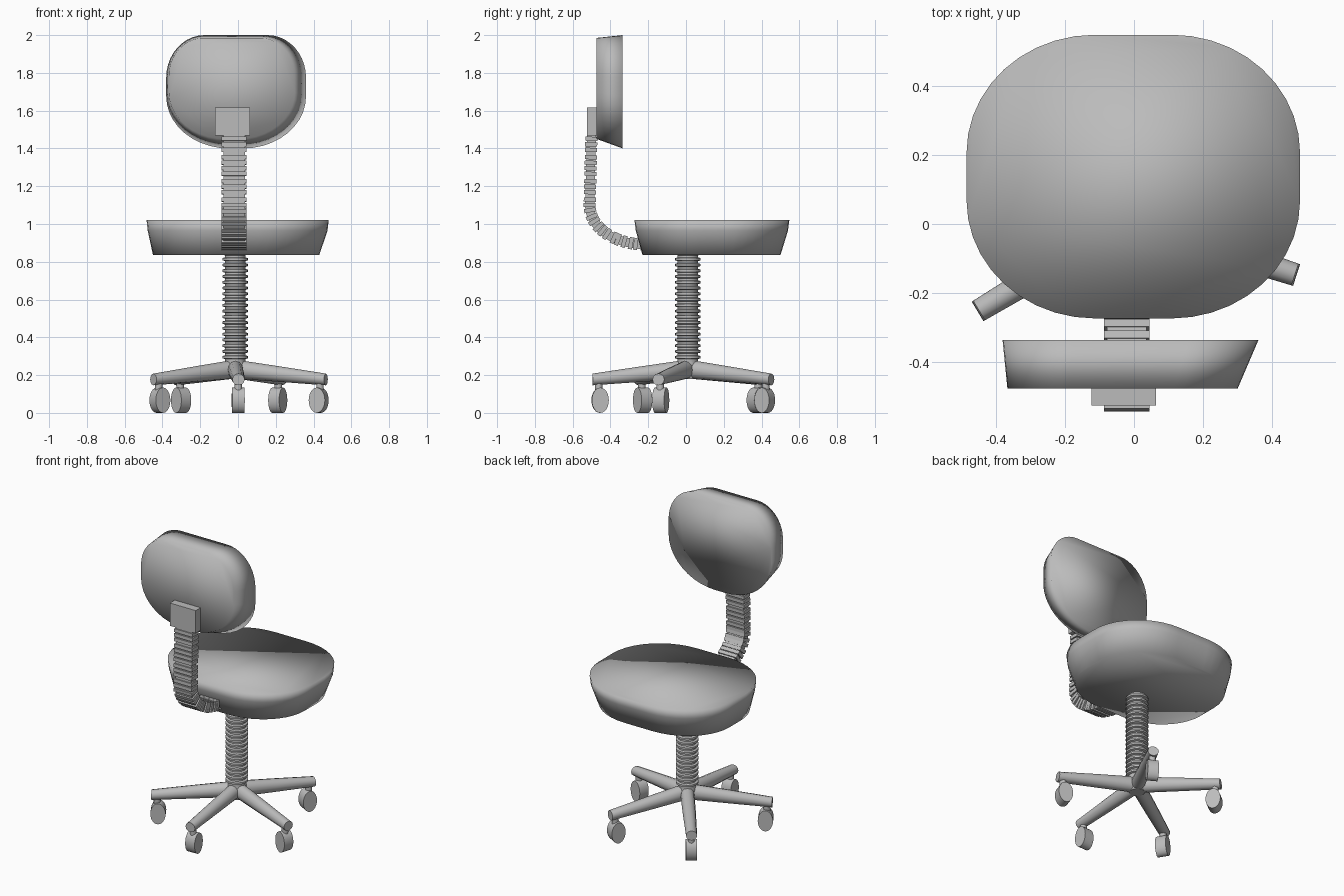
import bpy, bmesh, math
from mathutils import Vector
from mathutils.geometry import interpolate_bezier

cube = bpy.data.objects.get("Cube")
if cube:
    bpy.data.objects.remove(cube, do_unlink=True)

grey = bpy.data.materials.new("plain grey")
grey.use_nodes = True
grey.diffuse_color = (0.5, 0.5, 0.5, 1)
grey.node_tree.nodes["Principled BSDF"].inputs["Base Color"].default_value = (0.5, 0.5, 0.5, 1)


def loft(name, stacks, smooth=None):
    """Skin each stack of equal-sized rings and cap its ends."""
    bm = bmesh.new()
    for stack in stacks:
        rings = [[bm.verts.new(p) for p in ring] for ring in stack]
        n = len(rings[0])
        for a, b in zip(rings, rings[1:]):
            for i in range(n):
                j = (i + 1) % n
                bm.faces.new((a[i], a[j], b[j], b[i]))
        bm.faces.new(rings[0])
        bm.faces.new(rings[-1])
    bmesh.ops.recalc_face_normals(bm, faces=bm.faces)
    mesh = bpy.data.meshes.new(name)
    bm.to_mesh(mesh)
    bm.free()
    mesh.materials.append(grey)
    obj = bpy.data.objects.new(name, mesh)
    bpy.context.collection.objects.link(obj)
    if smooth is not None:
        bpy.ops.object.select_all(action='DESELECT')
        obj.select_set(True)
        bpy.context.view_layer.objects.active = obj
        bpy.ops.object.shade_smooth_by_angle(angle=math.radians(smooth))
    return obj


def ellipse(centre, u, v, n):
    """Ring around a centre with half-axis vectors u and v."""
    turn = math.tau / n
    return [centre + u * math.cos(i * turn) + v * math.sin(i * turn) for i in range(n)]


def rectangle(centre, u, v):
    return [centre + u + v, centre - u + v, centre - u - v, centre + u - v]


def cushion_outline(cx, cy, hw, hh, top, bottom, steps=10):
    """Rounded rectangle; top and bottom corner radii are fractions of its half size."""
    points = []
    for quarter in range(4):
        rx, ry = top if quarter < 2 else bottom
        sx = 1 if quarter in (0, 3) else -1
        sy = 1 if quarter < 2 else -1
        for k in range(steps + 1):
            a = (quarter + k / steps) * math.pi / 2
            points.append((cx + hw * (sx * (1 - rx) + rx * math.cos(a)),
                           cy + hh * (sy * (1 - ry) + ry * math.sin(a))))
    return points


X, Y, Z = Vector((1, 0, 0)), Vector((0, 1, 0)), Vector((0, 0, 1))
AXIS = Vector((-0.015, 0.01, 0))

# Seat cushion, narrowing towards its underside
corner = (0.77, 0.83)
seat_levels = [(0.835, -0.01, 0.135, 0.44, 0.365),
               (0.965, -0.002, 0.137, 0.476, 0.403),
               (1.02, -0.002, 0.137, 0.482, 0.41)]
loft("seat", [[[Vector((x, y, z)) for x, y in cushion_outline(cx, cy, hw, hh, corner, corner)]
               for z, cx, cy, hw, hh in seat_levels]], 180)

# Backrest cushion, narrowing away from the seat
back_levels = [(-0.475, -0.033, 1.718, 0.333, 0.267),
               (-0.335, -0.01, 1.7, 0.37, 0.3)]
loft("backrest", [[[Vector((x, y, z)) for x, z in
                    cushion_outline(cx, cz, hw, hh, (0.55, 0.75), (0.9, 0.92))]
                   for y, cx, cz, hw, hh in back_levels]], 180)

# Bracket behind the backrest
loft("back_bracket", [[rectangle(Vector((-0.03, y, 1.543)), X * 0.093, Z * 0.074)
                       for y in (-0.525, -0.46)]])

# Ribbed support bending from the backrest to the seat
bend = interpolate_bezier(Vector((-0.021, -0.51, 1.1)), Vector((-0.021, -0.51, 0.98)),
                          Vector((-0.021, -0.38, 0.89)), Vector((-0.021, -0.2, 0.89)), 40)
top = Vector((-0.021, -0.5, 1.49))
path = [top.lerp(bend[0], i / 40) for i in range(40)] + bend
core, ribs, travelled = [], [], 0.0
for i, p in enumerate(path):
    along = (path[min(i + 1, len(path) - 1)] - path[max(i - 1, 0)]).normalized()
    side = along.cross(X)
    core.append(rectangle(p, X * 0.057, side * 0.024))
    if i:
        travelled += (p - path[i - 1]).length
    if travelled >= 0.032 * (len(ribs) + 1):
        ribs.append([rectangle(p + along * d, X * 0.066, side * 0.032) for d in (-0.011, 0.011)])
loft("back_support", [core] + ribs)

# Bellows column under the seat
profile = [(0.27, 0.054)]
for i in range(19):
    z = 0.285 + i * 0.0305
    profile += [(z, 0.054), (z + 0.004, 0.067), (z + 0.016, 0.067), (z + 0.02, 0.054)]
loft("column", [[ellipse(AXIS + Z * z, X * r, Y * r, 24) for z, r in profile]], 30)

# Hub joining the legs
loft("hub", [[ellipse(AXIS + Z * z, X * r, Y * r, 20)
              for z, r in ((0.18, 0.045), (0.25, 0.06), (0.285, 0.05))]], 40)

# Five legs, each with a stem and an oval caster wheel
for number, degrees in enumerate((272, 342, 61, 128, 211), 1):
    a = math.radians(degrees)
    out = Vector((math.cos(a), math.sin(a), 0))
    across = Z.cross(out)
    sections = [(0.0, 0.232, 0.042, 0.05), (0.25, 0.205, 0.039, 0.041),
                (0.505, 0.177, 0.033, 0.031)]
    loft(f"leg_{number}", [[ellipse(AXIS + out * r + Z * z, across * w, Z * h, 12)
                            for r, z, w, h in sections]], 40)
    loft(f"caster_stem_{number}", [[ellipse(AXIS + out * 0.472 + Z * z, out * 0.02, across * 0.02, 12)
                                    for z in (0.11, 0.165)]], 40)
    wheel = AXIS + out * 0.465 + Z * 0.067
    loft(f"caster_wheel_{number}", [[ellipse(wheel + across * d, out * 0.045, Z * 0.067, 24)
                                     for d in (-0.033, 0.033)]], 40)
